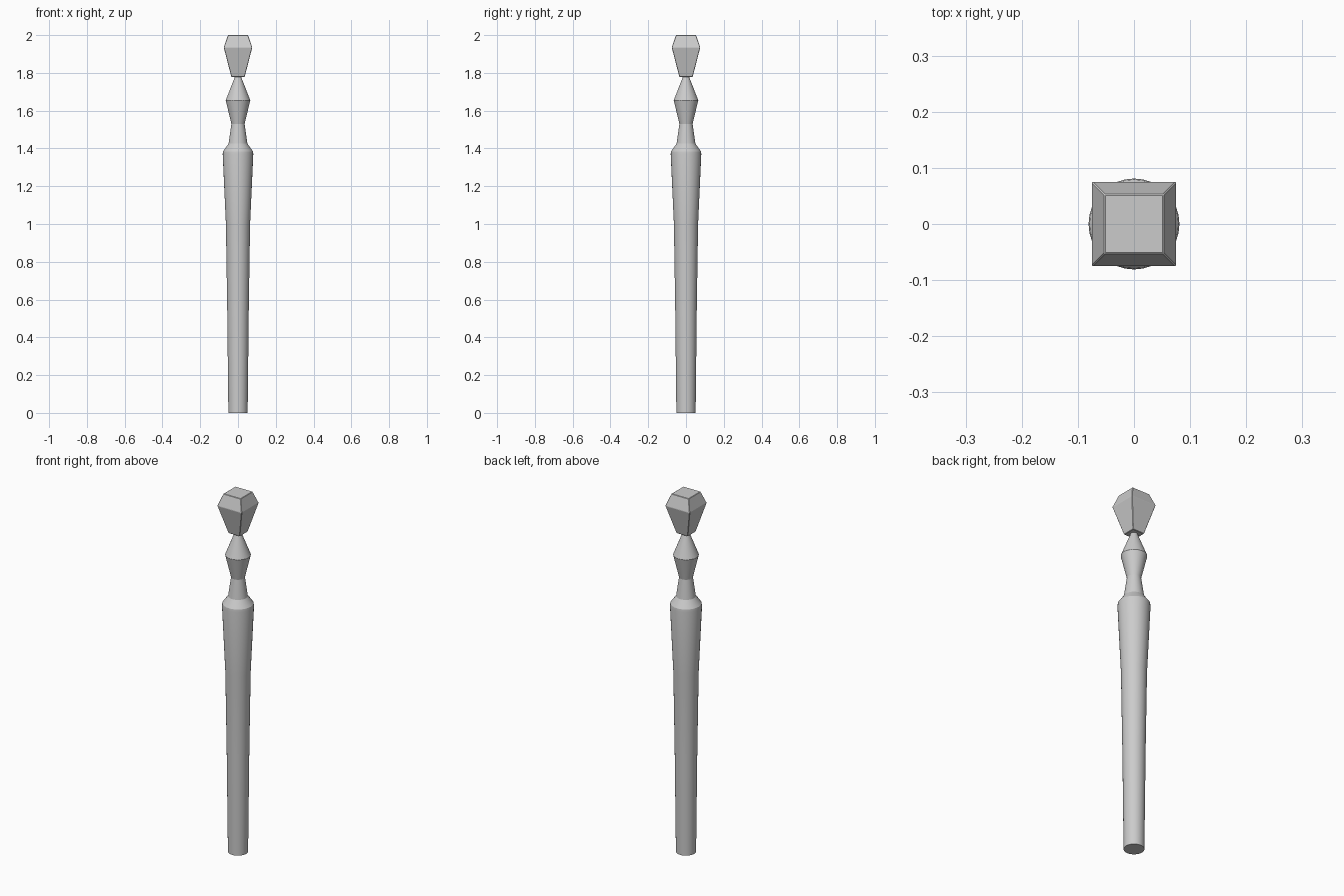
import bpy, bmesh, math

if "Cube" in bpy.data.objects:
    bpy.data.objects.remove(bpy.data.objects["Cube"])


def stacked_rings(name, profile, sides, turn=0.0):
    """Skin a closed solid through rings given as (radius, z)."""
    bm = bmesh.new()
    rings = []
    for r, z in profile:
        rings.append([bm.verts.new((r * math.cos(turn + math.tau * i / sides),
                                    r * math.sin(turn + math.tau * i / sides), z))
                      for i in range(sides)])
    for a, b in zip(rings, rings[1:]):
        for i in range(sides):
            j = (i + 1) % sides
            bm.faces.new((a[i], a[j], b[j], b[i]))
    bm.faces.new(rings[0][::-1])
    bm.faces.new(rings[-1])
    mesh = bpy.data.meshes.new(name)
    bm.to_mesh(mesh)
    bm.free()
    obj = bpy.data.objects.new(name, mesh)
    bpy.context.collection.objects.link(obj)
    return obj


# Turned post: long taper, shoulder, waist, bead and narrow neck
post = stacked_rings("turned_post", [
    (0.051, 0.0), (0.057, 0.55), (0.064, 1.0), (0.081, 1.37), (0.079, 1.385),
    (0.05, 1.425), (0.035, 1.53), (0.065, 1.655), (0.018, 1.775), (0.018, 1.785)], 32)
bpy.context.view_layer.objects.active = post
post.select_set(True)
bpy.ops.object.shade_smooth_by_angle(angle=math.radians(12))

# Square faceted finial with slightly eased edges
d = math.sqrt(2)
finial = stacked_rings("square_finial", [
    (0.035 * d, 1.778), (0.0755 * d, 1.935), (0.053 * d, 2.0)], 4, math.pi / 4)
bevel = finial.modifiers.new("eased_edges", 'BEVEL')
bevel.width = 0.002
bevel.segments = 1
